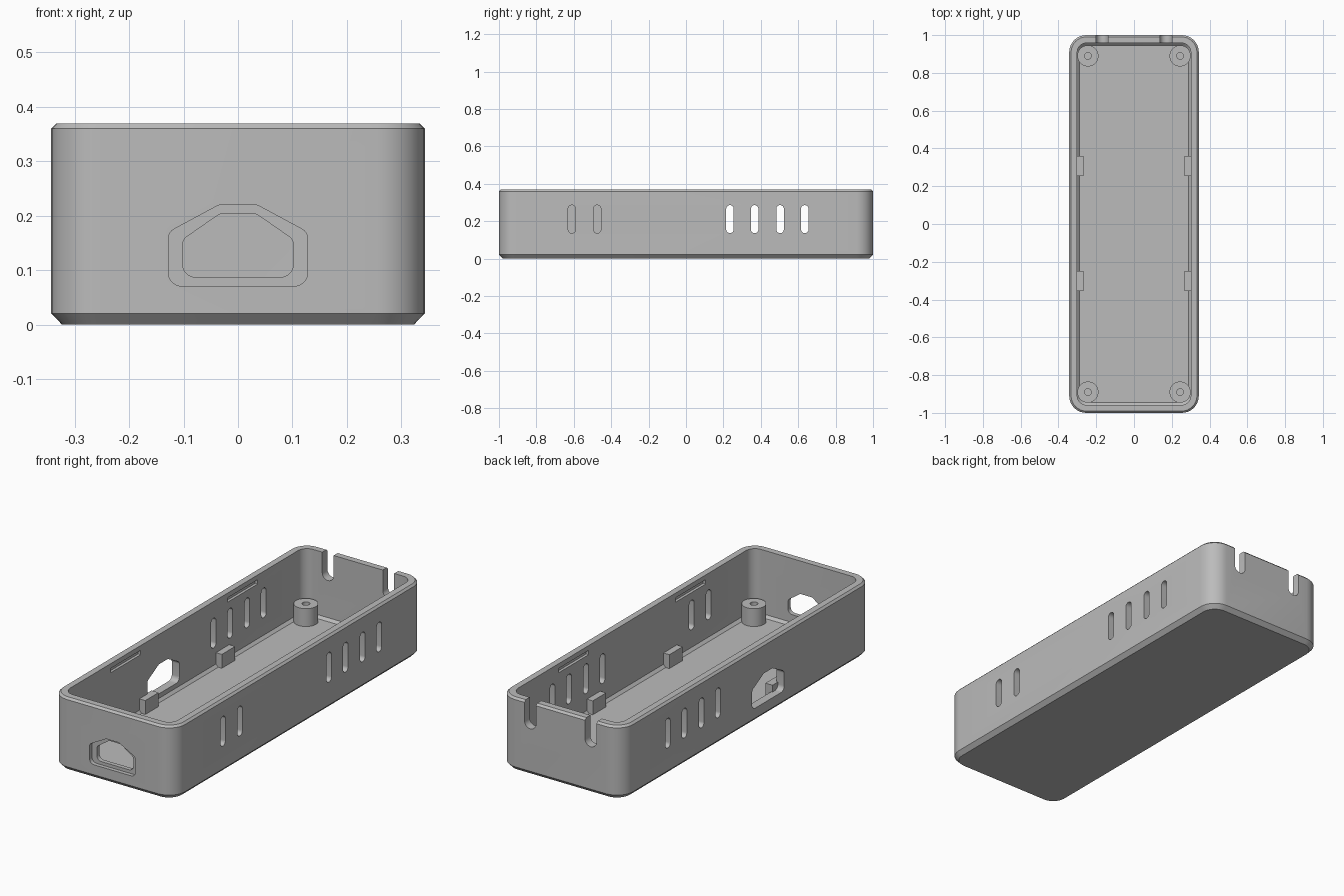
import bpy, bmesh, math
from mathutils import Vector

if "Cube" in bpy.data.objects:
    bpy.data.objects.remove(bpy.data.objects["Cube"])

W, L, H = 0.343, 1.0, 0.37          # half width, half length, height
WALL, FLOOR = 0.042, 0.035

grey = bpy.data.materials.new("plain grey")
grey.use_nodes = True
GREY = (0.5, 0.5, 0.5, 1)
grey.diffuse_color = GREY
grey.node_tree.nodes["Principled BSDF"].inputs["Base Color"].default_value = GREY


def rounded(points, radii, steps=8):
    """Outline of a convex polygon with rounded corners."""
    out = []
    pts = [Vector(p) for p in points]
    for i, p in enumerate(pts):
        r = radii[i] if isinstance(radii, list) else radii
        a = (pts[i - 1] - p).normalized()
        b = (pts[(i + 1) % len(pts)] - p).normalized()
        half = a.angle(b) / 2
        centre = p + (a + b).normalized() * (r / math.sin(half))
        t = r / math.tan(half)
        start, end = p + a * t - centre, p + b * t - centre
        turn = start.angle_signed(end)
        for k in range(steps + 1):
            ang = -turn * k / steps
            c, s = math.cos(ang), math.sin(ang)
            out.append(centre + Vector((start.x * c - start.y * s,
                                        start.x * s + start.y * c)))
    return out


def rect(u, v, hu, hv, r):
    return rounded([(u - hu, v - hv), (u + hu, v - hv),
                    (u + hu, v + hv), (u - hu, v + hv)], r)


def circle(u, v, r, n=40):
    return [Vector((u + r * math.cos(k * math.tau / n),
                    v + r * math.sin(k * math.tau / n))) for k in range(n)]


def loft(name, rings, axis="z"):
    """Solid through a list of (outline, depth) rings along an axis."""
    place = {"x": lambda p, d: (d, p.x, p.y),
             "y": lambda p, d: (p.x, d, p.y),
             "z": lambda p, d: (p.x, p.y, d)}[axis]
    bm = bmesh.new()
    loops = [[bm.verts.new(place(p, d)) for p in o] for o, d in rings]
    for lo, hi in zip(loops, loops[1:]):
        for i in range(len(lo)):
            bm.faces.new((lo[i - 1], lo[i], hi[i], hi[i - 1]))
    bm.faces.new(loops[0])
    bm.faces.new(loops[-1])
    bmesh.ops.remove_doubles(bm, verts=bm.verts, dist=1e-5)
    bmesh.ops.recalc_face_normals(bm, faces=bm.faces)
    mesh = bpy.data.meshes.new(name)
    bm.to_mesh(mesh)
    bm.free()
    mesh.materials.append(grey)
    obj = bpy.data.objects.new(name, mesh)
    bpy.context.collection.objects.link(obj)
    return obj


def activate(obj):
    bpy.ops.object.select_all(action="DESELECT")
    obj.select_set(True)
    bpy.context.view_layer.objects.active = obj


def cut(target, outline, d0, d1, axis):
    cutter = loft("cutter", [(outline, d0), (outline, d1)], axis)
    cutter.hide_render = True
    mod = target.modifiers.new("cut", "BOOLEAN")
    mod.operation, mod.solver, mod.object = "DIFFERENCE", "EXACT", cutter
    activate(target)
    bpy.ops.object.modifier_apply(modifier=mod.name)
    bpy.data.objects.remove(cutter)


def port(u, half, low, shoulder, top_half, top):
    """Socket opening with sloped shoulders."""
    return rounded([(u - half, low), (u + half, low), (u + half, shoulder),
                    (u + top_half, top), (u - top_half, top), (u - half, shoulder)],
                   [0.025, 0.025, 0.02, 0.02, 0.02, 0.02])


# Tray body: chamfered outside, hollow inside with a sloped floor edge
def outer(inset):
    return rect(0, 0, W - inset, L - inset, 0.09 - inset)


def inner(inset):
    return rect(0, 0, W - WALL - inset, L - WALL - inset, 0.05 - inset)


body = loft("tray_body", [
    (outer(0.02), 0), (outer(0), 0.021), (outer(0), H - 0.01), (outer(0.01), H),
    (inner(0), H), (inner(0), FLOOR + 0.013), (inner(0.013), FLOOR)])

# Vent slots: four on both sides, two more on the left side
for y in (0.235, 0.367, 0.503, 0.635):
    for s in (-1, 1):
        cut(body, rect(y, 0.211, 0.02, 0.075, 0.02), s * 0.25, s * 0.4, "x")
for y in (-0.61, -0.475):
    cut(body, rect(y, 0.211, 0.02, 0.075, 0.02), 0.25, 0.4, "x")

# Snap grooves near the rim, inside both long walls
for s in (-1, 1):
    for y in (-0.467, 0.467):
        cut(body, rect(y, 0.335, 0.12, 0.011, 0.002), s * 0.27, s * 0.315, "x")

# Front socket with an outer recess, and a plain socket on the right side
cut(body, port(0, 0.128, 0.071, 0.17, 0.035, 0.22), -1.1, -0.98, "y")
cut(body, port(0, 0.102, 0.087, 0.156, 0.033, 0.204), -1.1, -0.9, "y")
cut(body, port(-0.165, 0.128, 0.071, 0.17, 0.035, 0.22), -0.4, -0.25, "x")

# Open cable notches in the back wall
for x in (-0.169, 0.169):
    cut(body, rect(x, 0.335, 0.032, 0.1, 0.032), 0.9, 1.1, "y")

parts = [body]

# Screw posts in the corners
for sx, side in ((1, "left"), (-1, "right")):
    for sy, end in ((-1, "front"), (1, "back")):
        x, y = sx * 0.244, sy * 0.89
        parts.append(loft(f"screw_post_{end}_{side}", [
            (circle(x, y, 0.056), FLOOR - 0.01), (circle(x, y, 0.056), 0.125),
            (circle(x, y, 0.018), 0.125), (circle(x, y, 0.018), 0.05)]))

    # Board clips along the long walls
    for y, end in ((-0.303, "front"), (0.307, "back")):
        block = rect(sx * 0.288, y, 0.02, 0.053, 0.0005)
        parts.append(loft(f"board_clip_{end}_{side}",
                          [(block, FLOOR - 0.01), (block, 0.105)]))

for obj in parts:
    activate(obj)
    bpy.ops.object.shade_smooth_by_angle(angle=math.radians(30))
